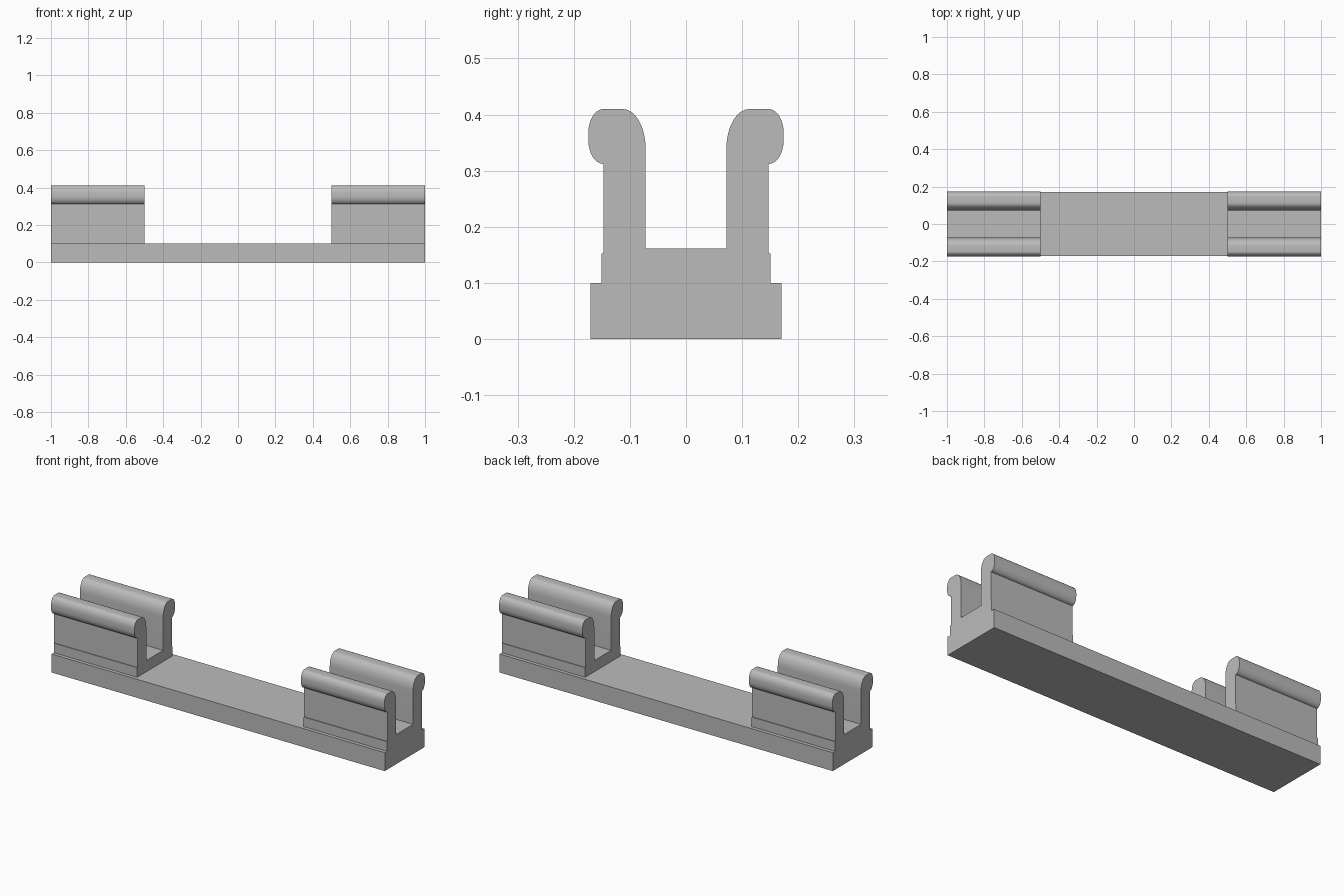
import bpy, bmesh
from math import radians, sin, cos

cube = bpy.data.objects.get("Cube")
if cube:
    bpy.data.objects.remove(cube, do_unlink=True)

grey = bpy.data.materials.new("plain_grey")
grey.use_nodes = True
colour = (0.5, 0.5, 0.5, 1)
grey.diffuse_color = colour
grey.node_tree.nodes["Principled BSDF"].inputs["Base Color"].default_value = colour


def arc(cy, cz, ry, rz, start, end, steps=8):
    """Elliptical arc of profile points, angles in degrees."""
    angles = [radians(start + (end - start) * i / steps) for i in range(steps + 1)]
    return [(cy + ry * cos(a), cz + rz * sin(a)) for a in angles]


def extrude_profile(name, points, x0, x1):
    """Sweep a closed y-z profile along x."""
    bm = bmesh.new()
    face = bm.faces.new([bm.verts.new((x0, y, z)) for y, z in points])
    swept = bmesh.ops.extrude_face_region(bm, geom=[face])
    verts = [v for v in swept["geom"] if isinstance(v, bmesh.types.BMVert)]
    bmesh.ops.translate(bm, verts=verts, vec=(x1 - x0, 0, 0))
    bmesh.ops.recalc_face_normals(bm, faces=bm.faces)
    mesh = bpy.data.meshes.new(name)
    bm.to_mesh(mesh)
    bm.free()
    mesh.materials.append(grey)
    obj = bpy.data.objects.new(name, mesh)
    bpy.context.collection.objects.link(obj)
    bpy.ops.object.select_all(action="DESELECT")
    obj.select_set(True)
    bpy.context.view_layer.objects.active = obj
    bpy.ops.object.shade_smooth_by_angle(angle=radians(30))
    return obj


# Base bar
extrude_profile("base_bar", [(-0.17, 0), (0.17, 0), (0.17, 0.1), (-0.17, 0.1)], -1, 1)

# Half of the clip section: stepped foot, upright, rounded lip, inner wall
half = [(0.151, 0.1), (0.151, 0.152), (0.147, 0.152)]
half += arc(0.147, 0.354, 0.027, 0.042, -90, 0)
half += arc(0.147, 0.368, 0.027, 0.042, 0, 90)
half += arc(0.113, 0.34, 0.041, 0.07, 90, 180)
half += [(0.072, 0.161)]
section = half + [(-y, z) for y, z in reversed(half)]

# Spring clips at both ends
extrude_profile("right_clip", section, -1, -0.5)
extrude_profile("left_clip", section, 0.5, 1)
